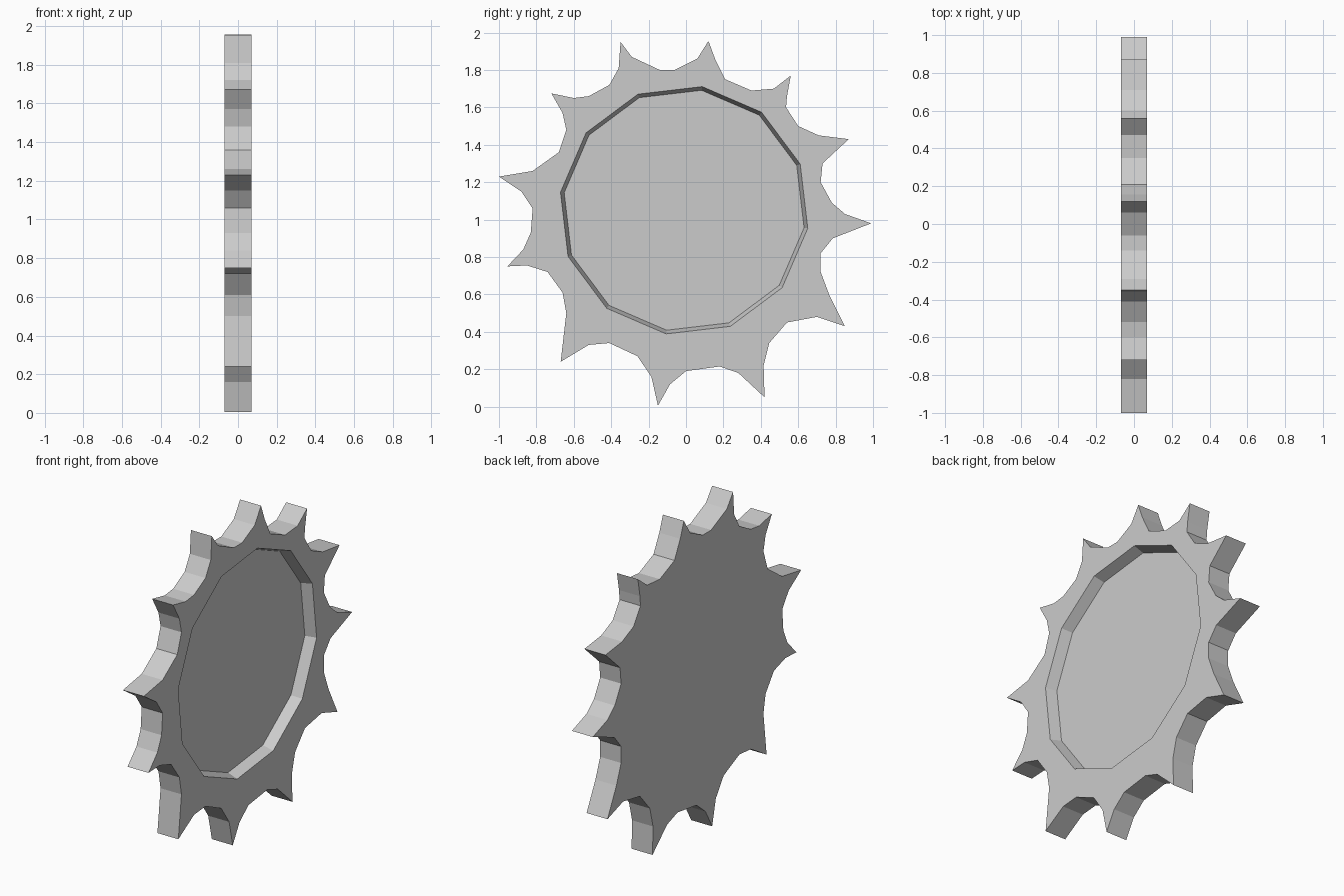
import bpy, bmesh, math

if "Cube" in bpy.data.objects:
    bpy.data.objects.remove(bpy.data.objects["Cube"])

HALF = 0.07          # half thickness of the plate
DEPTH = 0.065        # depth of the recess
CY, CZ = -0.01, 1.05  # centre of the recess

# Irregular spiked outline (y, z): one row per tooth, tip first, then the valley after it
teeth = [
    [(.99, .98), (.85, 1.03), (.78, 1.09), (.72, 1.20), (.73, 1.30)],
    [(.87, 1.43), (.71, 1.45), (.60, 1.50), (.535, 1.60), (.54, 1.66)],
    [(.56, 1.77), (.47, 1.70), (.35, 1.69), (.21, 1.75), (.155, 1.86)],
    [(.12, 1.955), (.06, 1.86), (-.06, 1.80), (-.14, 1.80), (-.29, 1.87)],
    [(-.35, 1.95), (-.36, 1.81), (-.41, 1.72), (-.52, 1.66), (-.60, 1.65)],
    [(-.72, 1.675), (-.66, 1.57), (-.64, 1.48), (-.68, 1.36), (-.82, 1.26)],
    [(-1.0, 1.23), (-.88, 1.15), (-.82, 1.06), (-.83, .93), (-.87, .84)],
    [(-.955, .75), (-.85, .755), (-.74, .72), (-.66, .61), (-.64, .50)],
    [(-.67, .24), (-.52, .33), (-.41, .34), (-.26, .27), (-.185, .16)],
    [(-.15, .005), (-.085, .12), (0, .19), (.18, .215), (.28, .18)],
    [(.42, .05), (.415, .22), (.445, .34), (.54, .45), (.70, .48)],
    [(.85, .43), (.765, .60), (.72, .72), (.72, .82), (.785, .90)],
]
outline = [p for row in teeth for p in row]


def dodecagon(r):
    angles = [math.radians(-8.3 + 30 * i) for i in range(12)]
    return [(CY + r * math.cos(a), CZ + r * math.sin(a)) for a in angles]


bm = bmesh.new()


def ring(points, x):
    return [bm.verts.new((x, y, z)) for y, z in points]


def bridge(a, b):
    n = len(a)
    for i in range(n):
        j = (i + 1) % n
        bm.faces.new((a[i], a[j], b[j], b[i]))


back = ring(outline, -HALF)
front = ring(outline, HALF)
rim = ring(dodecagon(0.668), HALF)
floor = ring(dodecagon(0.648), HALF - DEPTH)

# Toothed edge, back, recess wall and recess floor
bridge(back, front)
bm.faces.new(back)
bridge(rim, floor)
bm.faces.new(floor)

# Flat border between the teeth and the recess
border = [bm.edges.get((loop[i - 1], loop[i])) for loop in (front, rim) for i in range(len(loop))]
bmesh.ops.triangle_fill(bm, edges=border, use_beauty=True, use_dissolve=False)
bmesh.ops.recalc_face_normals(bm, faces=bm.faces[:])

mesh = bpy.data.meshes.new("spiked_disc")
bm.to_mesh(mesh)
bm.free()
bpy.context.collection.objects.link(bpy.data.objects.new("spiked_disc", mesh))
